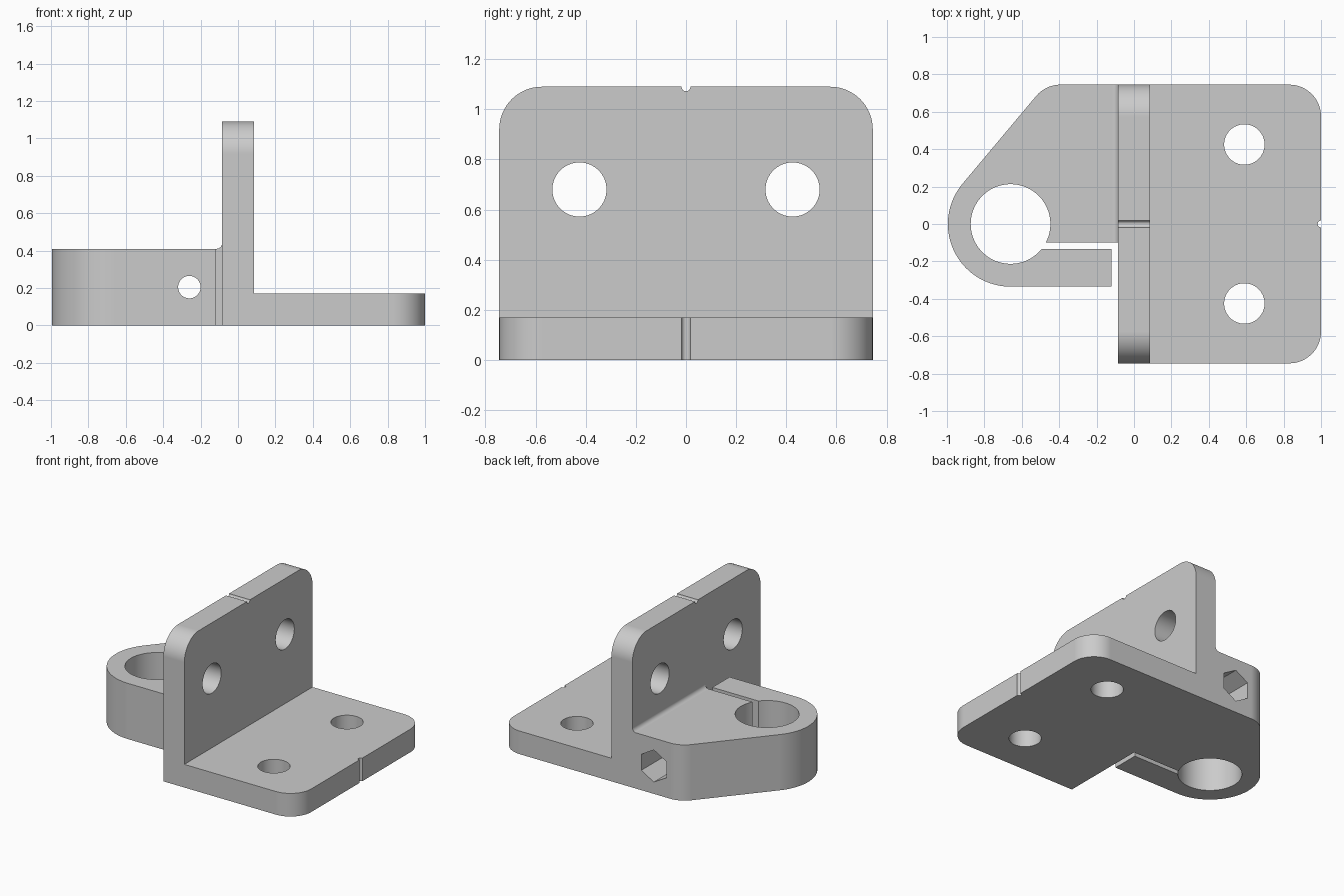
import bpy, bmesh
from math import sin, cos, radians, pi
from mathutils import Vector

if "Cube" in bpy.data.objects:
    bpy.data.objects.remove(bpy.data.objects["Cube"])

HALF = 0.745      # half depth of both plates
T = 0.085         # half thickness of the upright plate
BASE = 0.17       # base plate thickness
TOP = 1.09        # upright height
BLOCK = 0.41      # clamp block height
ROUND = 0.17      # plate corner radius

grey = bpy.data.materials.new("plain grey")
grey.use_nodes = True
grey.diffuse_color = (0.6, 0.6, 0.6, 1)
grey.node_tree.nodes["Principled BSDF"].inputs["Base Color"].default_value = (0.6, 0.6, 0.6, 1)


def arc(cx, cy, r, start, end, n=16):
    angles = [radians(start + (end - start) * i / n) for i in range(n + 1)]
    return [(cx + r * cos(a), cy + r * sin(a)) for a in angles]


def circle(cx, cy, r, n=64, start=0):
    return arc(cx, cy, r, start, start + 360, n)[:-1]


def prism(name, outline, axis, low, high, rounded=None):
    """Extrude a 2D outline along an axis; the outline uses the other two axes in order."""
    def place(p, depth):
        return {"x": (depth, p[0], p[1]), "y": (p[0], depth, p[1]), "z": (p[0], p[1], depth)}[axis]
    bm = bmesh.new()
    face = bm.faces.new([bm.verts.new(place(p, low)) for p in outline])
    new = bmesh.ops.extrude_face_region(bm, geom=[face])["geom"]
    shift = Vector(place((0, 0), high - low))
    bmesh.ops.translate(bm, vec=shift, verts=[v for v in new if isinstance(v, bmesh.types.BMVert)])
    if rounded:
        bmesh.ops.bevel(bm, geom=[e for e in bm.edges if rounded(e)], offset=ROUND,
                        segments=16, profile=0.5, affect="EDGES")
    bmesh.ops.recalc_face_normals(bm, faces=bm.faces)
    mesh = bpy.data.meshes.new(name)
    bm.to_mesh(mesh)
    bm.free()
    mesh.materials.append(grey)
    obj = bpy.data.objects.new(name, mesh)
    bpy.context.collection.objects.link(obj)
    return obj


def combine(target, tool, operation):
    bpy.context.view_layer.objects.active = target
    mod = target.modifiers.new(operation, "BOOLEAN")
    mod.operation, mod.solver, mod.object = operation, "EXACT", tool
    bpy.ops.object.modifier_apply(modifier=mod.name)
    bpy.data.objects.remove(tool)


def outer_corner(edge):
    a, b = (v.co for v in edge.verts)
    if abs(a.y - b.y) > 0.01:
        return False
    return min(a.x, b.x) > 0.99 or min(a.z, b.z) > TOP - 0.01


# L-shaped body: upright and base plate with rounded outer corners
l_profile = [(-T, 0), (1, 0), (1, BASE), (T, BASE), (T, TOP), (-T, TOP)]
bracket = prism("angle_bracket", l_profile, "y", -HALF, HALF, outer_corner)

# Clamp block with a round nose, slanted side and split arm
nose = -0.66
clamp_outline = ([(0, HALF)] + arc(-0.393, HALF - ROUND, ROUND, 90, 140)
                 + arc(nose, 0, 0.335, 140, 270, 40)
                 + [(-0.12, -0.335), (-0.12, -0.135), (-0.55, -0.135), (-0.55, -0.1), (0, -0.1)])
clamp = prism("clamp_block", clamp_outline, "z", 0, BLOCK)
combine(clamp, prism("bore_cutter", circle(nose, 0, 0.213, 96), "z", -0.1, 0.6), "DIFFERENCE")
combine(bracket, clamp, "UNION")

# Small fillet between the block top and the upright
f = 0.03
fillet_outline = arc(-T - f, BLOCK + f, f, 270, 360, 8) + [(0, BLOCK + f), (0, BLOCK - f), (-T - f, BLOCK - f)]
combine(bracket, prism("block_fillet", fillet_outline, "y", -0.1, HALF), "UNION")

# Mounting holes through both plates
for side in (-1, 1):
    y = side * 0.425
    combine(bracket, prism("base_hole", circle(0.59, y, 0.108), "z", -0.1, 0.3), "DIFFERENCE")
    combine(bracket, prism("upright_hole", circle(y, 0.68, 0.108), "x", -0.2, 0.2), "DIFFERENCE")

# Centre marks on the outer plate edges
combine(bracket, prism("base_mark", circle(1, 0, 0.018, 24), "z", -0.1, 0.3), "DIFFERENCE")
combine(bracket, prism("upright_mark", circle(0, TOP, 0.018, 24), "x", -0.2, 0.2), "DIFFERENCE")

# Clamping bolt hole and hexagonal nut pocket at the back
combine(bracket, prism("bolt_hole", circle(-0.26, 0.205, 0.06, 48), "y", -0.5, 0.6), "DIFFERENCE")
combine(bracket, prism("nut_pocket", circle(-0.26, 0.205, 0.118, 6, 90), "y", 0.32, 0.9), "DIFFERENCE")

# Smooth round walls, crisp edges
bpy.ops.object.select_all(action="DESELECT")
bracket.select_set(True)
bpy.context.view_layer.objects.active = bracket
bpy.ops.object.shade_smooth_by_angle(angle=radians(25))
weighted = bracket.modifiers.new("even shading", "WEIGHTED_NORMAL")
weighted.keep_sharp = True
